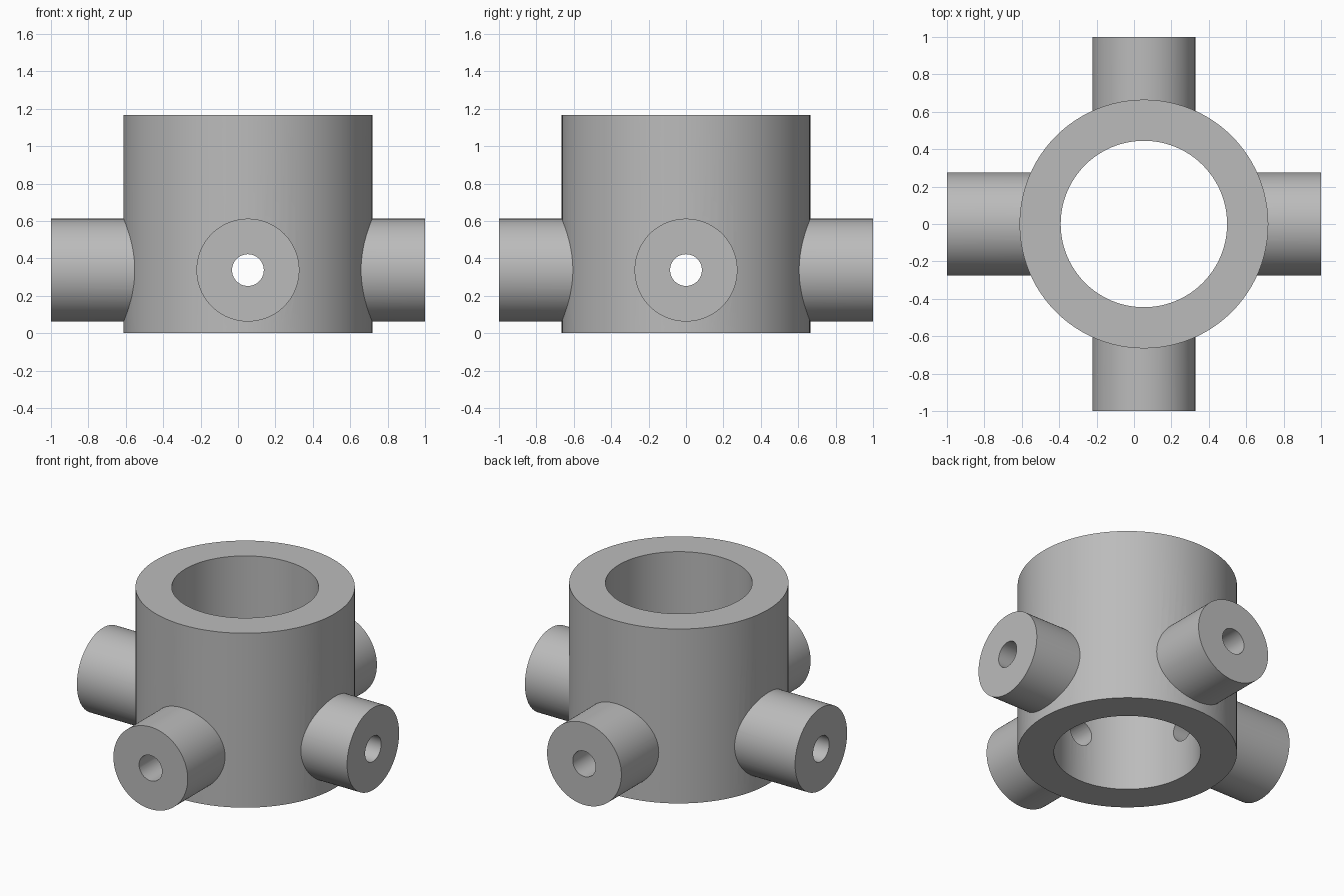
import bpy
import math

if "Cube" in bpy.data.objects:
    bpy.data.objects.remove(bpy.data.objects["Cube"])

CX = 0.053          # hub axis offset in x
AXIS_Z = 0.337      # height of the side ports
HEIGHT = 1.167

steel = bpy.data.materials.new("grey metal")
steel.diffuse_color = (0.5, 0.5, 0.5, 1)
steel.use_nodes = True
steel.node_tree.nodes["Principled BSDF"].inputs["Base Color"].default_value = steel.diffuse_color


def cylinder(name, radius, length, centre, rotation=(0, 0, 0), sides=96):
    bpy.ops.mesh.primitive_cylinder_add(vertices=sides, radius=radius, depth=length,
                                        location=centre, rotation=rotation)
    ob = bpy.context.object
    ob.name = name
    ob.data.materials.append(steel)
    return ob


def combine(target, other, operation):
    mod = target.modifiers.new(operation.lower(), 'BOOLEAN')
    mod.operation = operation
    mod.solver = 'EXACT'
    mod.object = other
    bpy.context.view_layer.objects.active = target
    bpy.ops.object.modifier_apply(modifier=mod.name)
    bpy.data.objects.remove(other, do_unlink=True)


ALONG_X = (0, math.pi / 2, 0)
ALONG_Y = (math.pi / 2, 0, 0)

# Upright hub
hub = cylinder("hub_with_ports", 0.665, HEIGHT, (CX, 0, HEIGHT / 2))

# Crossing side ports
combine(hub, cylinder("port_x", 0.275, 2, (0, 0, AXIS_Z), ALONG_X), 'UNION')
combine(hub, cylinder("port_y", 0.275, 2, (CX, 0, AXIS_Z), ALONG_Y), 'UNION')

# Main bore and the small port holes
combine(hub, cylinder("bore", 0.445, 2 * HEIGHT, (CX, 0, HEIGHT / 2)), 'DIFFERENCE')
combine(hub, cylinder("hole_x", 0.085, 2.4, (0, 0, AXIS_Z), ALONG_X, 48), 'DIFFERENCE')
combine(hub, cylinder("hole_y", 0.085, 2.4, (CX, 0, AXIS_Z), ALONG_Y, 48), 'DIFFERENCE')

# Smooth walls with sharp rims
bpy.ops.object.select_all(action='DESELECT')
hub.select_set(True)
bpy.context.view_layer.objects.active = hub
bpy.ops.object.shade_smooth_by_angle(angle=math.radians(30))
